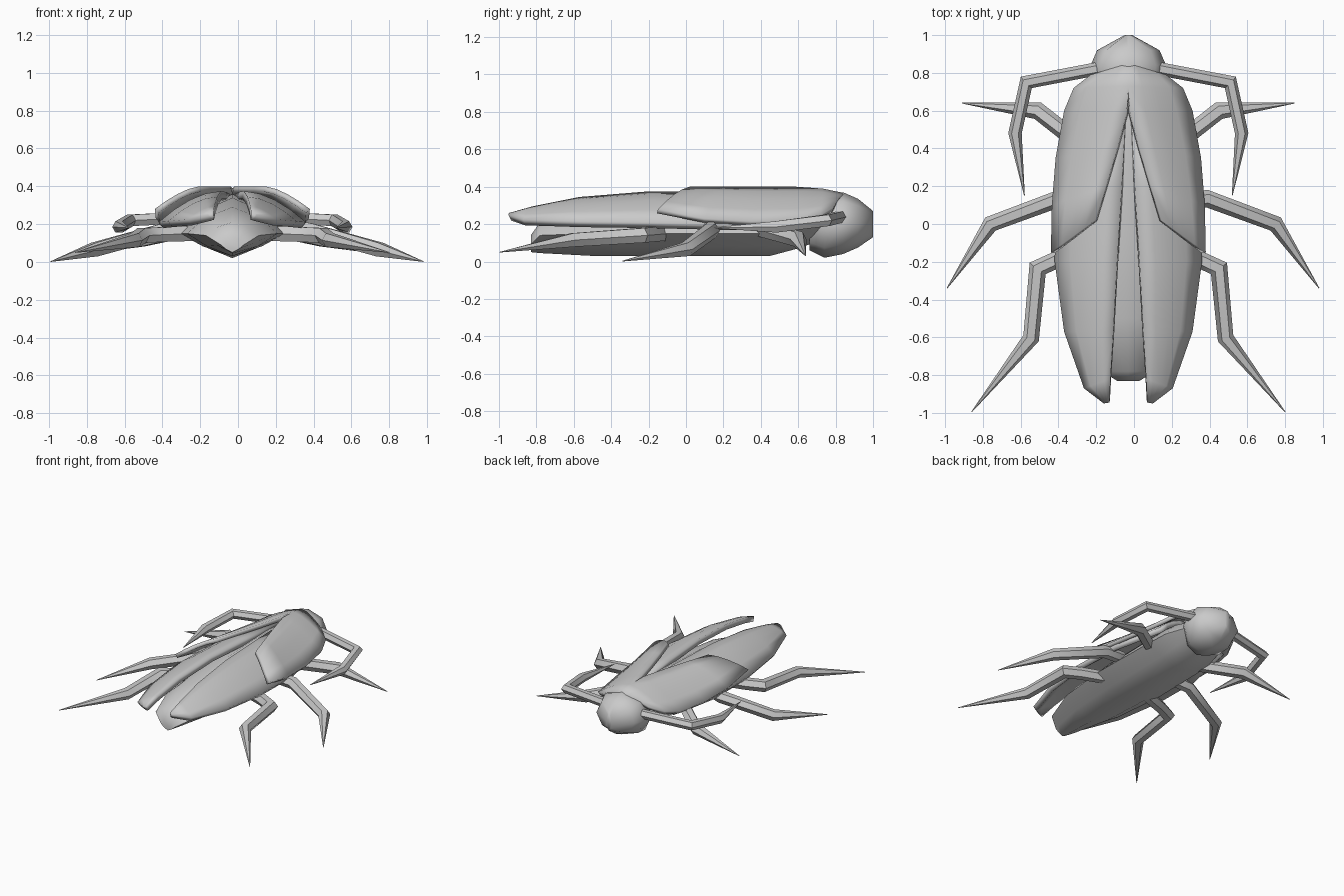
import bpy
import math
from mathutils import Vector

if "Cube" in bpy.data.objects:
    bpy.data.objects.remove(bpy.data.objects["Cube"], do_unlink=True)

AXIS = -0.03  # x of the insect's plane of symmetry

grey = bpy.data.materials.new("shell_grey")
grey.use_nodes = True
grey.diffuse_color = (0.59, 0.59, 0.59, 1)
grey.node_tree.nodes["Principled BSDF"].inputs["Base Color"].default_value = grey.diffuse_color


def loft(name, rows, closed=True, axis=AXIS, mirror=False, thick=0, angle=50):
    """Skin rows of points; closed rows become a capped tube, open rows a sheet."""
    n = len(rows[0])
    faces = []
    for r in range(len(rows) - 1):
        for c in range(n if closed else n - 1):
            d = (c + 1) % n
            faces.append((r * n + c, (r + 1) * n + c, (r + 1) * n + d, r * n + d))
    if closed:
        last = (len(rows) - 1) * n
        faces.append(tuple(range(n)))
        faces.append(tuple(reversed(range(last, last + n))))
    mesh = bpy.data.meshes.new(name)
    mesh.from_pydata([p for row in rows for p in row], [], faces)
    mesh.materials.append(grey)
    obj = bpy.data.objects.new(name, mesh)
    obj.location.x = axis
    bpy.context.collection.objects.link(obj)
    bpy.ops.object.select_all(action="DESELECT")
    obj.select_set(True)
    bpy.context.view_layer.objects.active = obj
    if closed:
        bpy.ops.object.mode_set(mode="EDIT")
        bpy.ops.mesh.select_all(action="SELECT")
        bpy.ops.mesh.normals_make_consistent(inside=False)
        bpy.ops.object.mode_set(mode="OBJECT")
    if thick:
        solid = obj.modifiers.new("thickness", "SOLIDIFY")
        solid.thickness = thick
        solid.offset = -1
    if mirror:
        obj.modifiers.new("mirror", "MIRROR")
    bpy.ops.object.shade_smooth_by_angle(angle=math.radians(angle))
    return obj


def hull(name, stations, low, high):
    """Eight-sided body; low and high set the fullness below and above the sides."""
    rows = []
    for y, w, bottom, side, top in stations:
        row = []
        for i in range(8):
            a = i * math.pi / 4
            k = 1
            if i % 2:
                k = (high if i < 4 else low) / math.cos(math.pi / 4)
            z = math.sin(a) * k
            row.append((math.cos(a) * k * w, y, side + z * ((top - side) if z > 0 else (side - bottom))))
        rows.append(row)
    return loft(name, rows, angle=60)


def wing(name, edges, bulge, thick):
    """Curved sheet between an inner and an outer edge, mirrored."""
    rows = []
    for inner, outer in edges:
        a, b = Vector(inner), Vector(outer)
        row = []
        for i in range(5):
            t = i / 4
            p = a.lerp(b, t)
            p.z = a.z + (b.z - a.z) * t ** bulge
            row.append(p)
        rows.append(row)
    return loft(name, rows, closed=False, mirror=True, thick=thick)


def limb(name, path, radii, axis=AXIS, sides=6):
    """Jointed tapering tube with mitred bends, mirrored."""
    pts = [Vector(p) for p in path]
    rows = []
    for i, p in enumerate(pts):
        before = (p - pts[i - 1]).normalized() if i else (pts[1] - p).normalized()
        after = (pts[i + 1] - p).normalized() if i < len(pts) - 1 else before
        tangent = (before + after).normalized()
        across = tangent.cross(Vector((0, 0, 1))).normalized()
        up = across.cross(tangent)
        mitre = 1 / max(tangent.dot(before), 0.75)
        rows.append([p + radii[i] * (across * math.cos(a) * mitre + up * math.sin(a))
                     for a in (k * math.tau / sides for k in range(sides))])
    return loft(name, rows, axis=axis, mirror=True)


# Abdomen and thorax: y, half width, bottom, side height, top
hull("abdomen", [
    (-0.83, 0.06, 0.05, 0.09, 0.14),
    (-0.78, 0.14, 0.045, 0.14, 0.21),
    (-0.5, 0.24, 0.03, 0.15, 0.29),
    (-0.1, 0.28, 0.03, 0.15, 0.34),
    (0.45, 0.27, 0.03, 0.15, 0.36),
    (0.6, 0.24, 0.07, 0.17, 0.35),
    (0.74, 0.16, 0.12, 0.19, 0.32)], 0.56, 0.6)

# Head
hull("head", [
    (0.66, 0.12, 0.06, 0.2, 0.3),
    (0.74, 0.19, 0.02, 0.2, 0.35),
    (0.84, 0.2, 0.04, 0.2, 0.37),
    (0.92, 0.165, 0.075, 0.2, 0.335),
    (1.0, 0.02, 0.13, 0.2, 0.27)], 0.7, 0.72)

# Short upper wing cases, joined over the thorax
wing("upper_wing_case", [
    ((0, 0.85, 0.365), (0.2, 0.79, 0.29)),
    ((0, 0.73, 0.39), (0.29, 0.72, 0.25)),
    ((0.01, 0.585, 0.4), (0.34, 0.6, 0.22)),
    ((0.06, 0.4, 0.4), (0.385, 0.35, 0.215)),
    ((0.12, 0.2, 0.4), (0.405, 0.1, 0.23)),
    ((0.175, 0.02, 0.4), (0.41, -0.15, 0.28))], 1.5, 0.03)

# Long lower wings reaching the tail
wing("lower_wing", [
    ((0.015, 0.57, 0.36), (0.3, 0.6, 0.2)),
    ((0.035, 0.2, 0.37), (0.385, 0.2, 0.2)),
    ((0.06, -0.2, 0.375), (0.39, -0.2, 0.21)),
    ((0.08, -0.57, 0.345), (0.34, -0.57, 0.215)),
    ((0.095, -0.82, 0.295), (0.235, -0.87, 0.225)),
    ((0.1, -0.945, 0.26), (0.13, -0.95, 0.25))], 1.8, 0.04)

# Feelers and legs
limb("feeler", [(0.12, 0.83, 0.24), (0.54, 0.75, 0.22), (0.6, 0.48, 0.185), (0.55, 0.15, 0.18)],
     [0.035, 0.035, 0.035, 0.002])
limb("front_leg", [(0.2, 0.38, 0.18), (0.34, 0.49, 0.15), (0.48, 0.6, 0.12), (0.88, 0.64, 0.03)],
     [0.045, 0.045, 0.045, 0.002])
limb("middle_leg", [(0.2, 0.1, 0.2), (0.39, 0.135, 0.165), (0.755, 0, 0.065), (0.985, -0.34, 0.002)],
     [0.045, 0.045, 0.042, 0.002], axis=-0.005)
limb("rear_leg", [(0.2, -0.13, 0.15), (0.37, -0.185, 0.145), (0.48, -0.235, 0.14), (0.515, -0.605, 0.115),
                  (0.83, -0.995, 0.05)],
     [0.045, 0.045, 0.045, 0.042, 0.002])
